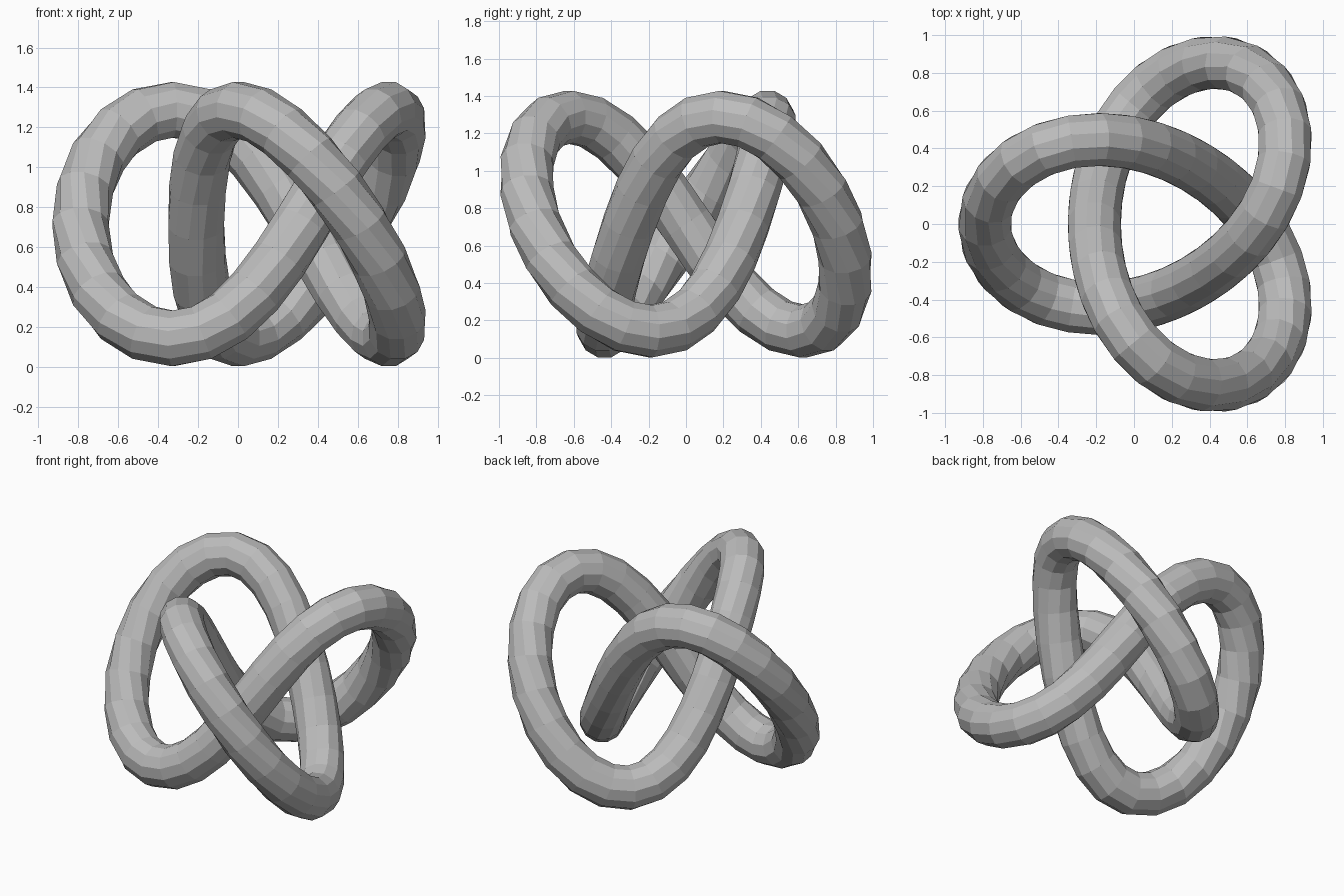
import bpy
import bmesh
from math import sin, cos, pi
from mathutils import Vector

cube = bpy.data.objects.get("Cube")
if cube:
    bpy.data.objects.remove(cube, do_unlink=True)

SEGMENTS, SIDES = 60, 12
TUBE_RADIUS = 0.144
HEIGHT = 0.573
MID = Vector((0.143, 0, 0.715))
HARMONICS = {2: 0.628, -1: 0.24, 5: 0.05, -4: 0.015}


def knot_point(t):
    """Centre line of a three-lobed knot."""
    x = sum(a * cos(k * t) for k, a in HARMONICS.items())
    y = sum(a * sin(k * t) for k, a in HARMONICS.items())
    return MID + Vector((-x, y, HEIGHT * sin(3 * t)))


def make_material(name, color):
    mat = bpy.data.materials.new(name)
    mat.use_nodes = True
    mat.diffuse_color = color
    mat.node_tree.nodes["Principled BSDF"].inputs["Base Color"].default_value = color
    return mat


# Sweep a polygonal ring along the closed knot
bm = bmesh.new()
rings = []
for i in range(SEGMENTS):
    t = 2 * pi * i / SEGMENTS
    centre = knot_point(t)
    tangent = (knot_point(t + 0.01) - knot_point(t - 0.01)).normalized()
    side = tangent.cross(Vector((0, 0, 1))).normalized()
    up = side.cross(tangent)
    ring = []
    for j in range(SIDES):
        a = 2 * pi * (j + 0.5) / SIDES
        ring.append(bm.verts.new(centre + TUBE_RADIUS * (cos(a) * side + sin(a) * up)))
    rings.append(ring)

for i, ring in enumerate(rings):
    following = rings[(i + 1) % SEGMENTS]
    for j in range(SIDES):
        k = (j + 1) % SIDES
        bm.faces.new((ring[j], ring[k], following[k], following[j]))
bmesh.ops.recalc_face_normals(bm, faces=bm.faces)

mesh = bpy.data.meshes.new("knot_tube")
bm.to_mesh(mesh)
bm.free()
mesh.materials.append(make_material("plain_grey", (0.5, 0.5, 0.5, 1)))
knot = bpy.data.objects.new("knot_tube", mesh)
bpy.context.collection.objects.link(knot)
